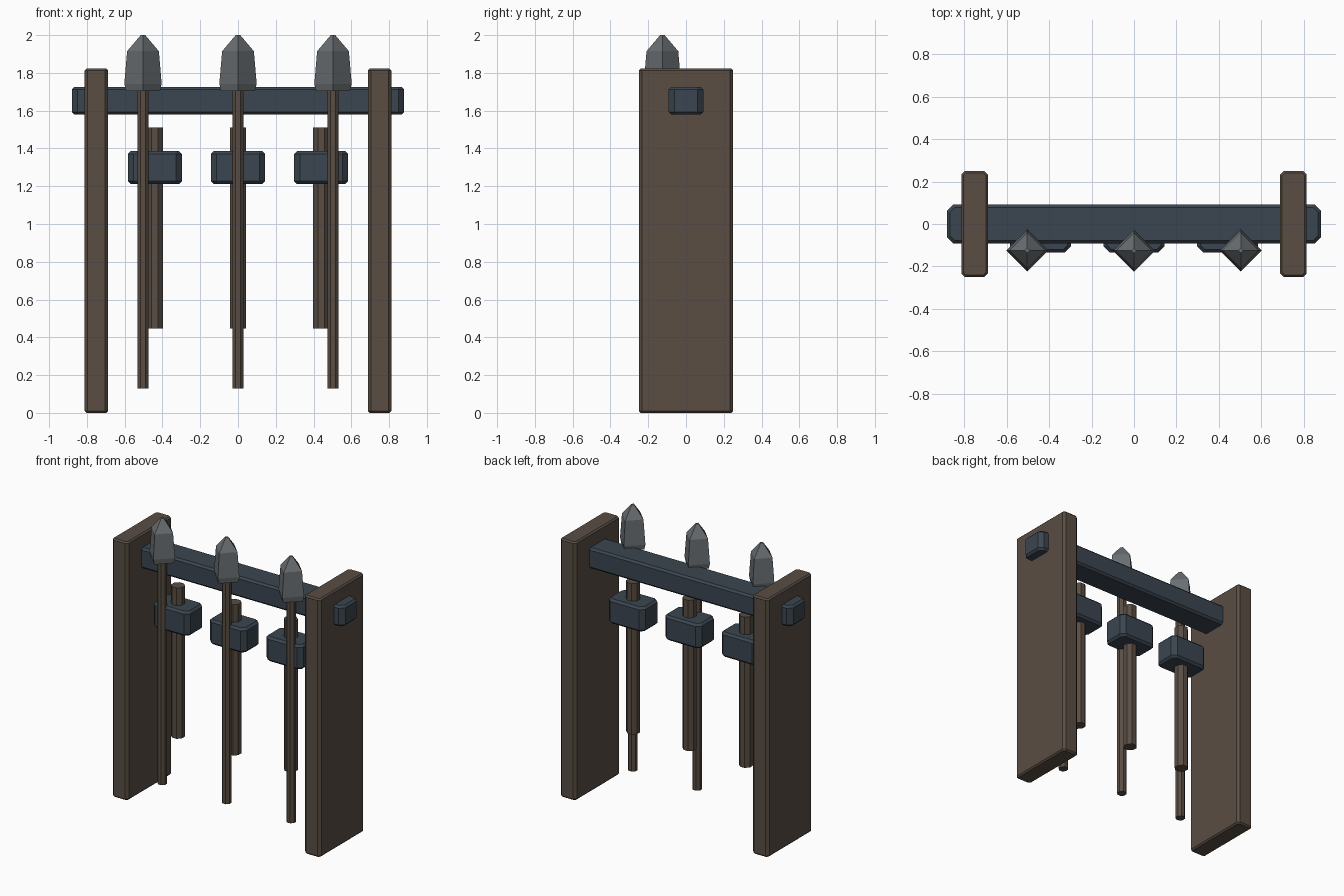
import bpy, bmesh, math
from mathutils import Matrix, Vector

if "Cube" in bpy.data.objects:
    bpy.data.objects.remove(bpy.data.objects["Cube"])


def material(name, rgb):
    m = bpy.data.materials.new(name)
    m.diffuse_color = (*rgb, 1)
    m.use_nodes = True
    m.node_tree.nodes["Principled BSDF"].inputs["Base Color"].default_value = m.diffuse_color
    return m


WOOD = material("wood", (0.10, 0.075, 0.057))
IRON = material("dark_iron", (0.043, 0.06, 0.08))
STEEL = material("steel", (0.14, 0.155, 0.165))


def finish(name, bm, mat):
    bmesh.ops.recalc_face_normals(bm, faces=bm.faces)
    me = bpy.data.meshes.new(name)
    bm.to_mesh(me)
    bm.free()
    me.materials.append(mat)
    ob = bpy.data.objects.new(name, me)
    bpy.context.collection.objects.link(ob)
    return ob


def block(name, centre, size, corner, rim, mat):
    """Box with chamfered upright corners, then smaller top and bottom chamfers."""
    bm = bmesh.new()
    bmesh.ops.create_cube(bm, size=1, matrix=Matrix.Translation(centre) @ Matrix.Diagonal((*size, 1)))

    def upright(e):
        d = e.verts[0].co - e.verts[1].co
        return abs(d.z) > 0.9 * d.length

    bmesh.ops.bevel(bm, geom=[e for e in bm.edges if upright(e)], offset=corner,
                    segments=1, affect='EDGES')
    flat = [e for e in bm.edges if abs(e.verts[0].co.z - e.verts[1].co.z) < 1e-5]
    bmesh.ops.bevel(bm, geom=flat, offset=rim, segments=1, affect='EDGES')
    return finish(name, bm, mat)


def stack(name, x, y, sides, turn, profile, mat):
    """Faceted upright solid from (radius, height) rings."""
    bm = bmesh.new()
    rings = []
    for r, z in profile:
        rings.append([bm.verts.new((x + r * math.cos(turn + math.tau * i / sides),
                                    y + r * math.sin(turn + math.tau * i / sides), z))
                      for i in range(sides)])
    for a, b in zip(rings, rings[1:]):
        for i in range(sides):
            j = (i + 1) % sides
            bm.faces.new((a[i], a[j], b[j], b[i]))
    bm.faces.new(rings[0][::-1])
    bm.faces.new(rings[-1])
    return finish(name, bm, mat)


def rod(name, x, y, half_width, z0, z1):
    r = half_width / math.cos(math.pi / 8)
    return stack(name, x, y, 8, math.pi / 8, [(r, z0), (r, z1)], WOOD)


# Rack: two upright boards and the cross beam
for side, s in (("left", -1), ("right", 1)):
    block(side + "_board", (s * 0.75, 0, 0.911), (0.125, 0.5, 1.822), 0.017, 0.01, WOOD)
block("cross_beam", (0, 0, 1.652), (1.76, 0.184, 0.146), 0.03, 0.014, IRON)

# Hanging spears and hammers
for n, k in (("left", -1), ("middle", 0), ("right", 1)):
    sx, hx = k * 0.503, k * 0.44
    rod(n + "_spear_shaft", sx, -0.125, 0.03, 0.13, 1.75)
    stack(n + "_spear_head", sx, -0.125, 4, 0,
          [(0.09, 1.705), (0.099, 1.742), (0.084, 1.915), (0.012, 2.0)], STEEL)
    rod(n + "_hammer_handle", hx, -0.04, 0.042, 0.447, 1.51)
    block(n + "_hammer_head", (hx, -0.04, 1.299), (0.286, 0.19, 0.174), 0.03, 0.015, IRON)
